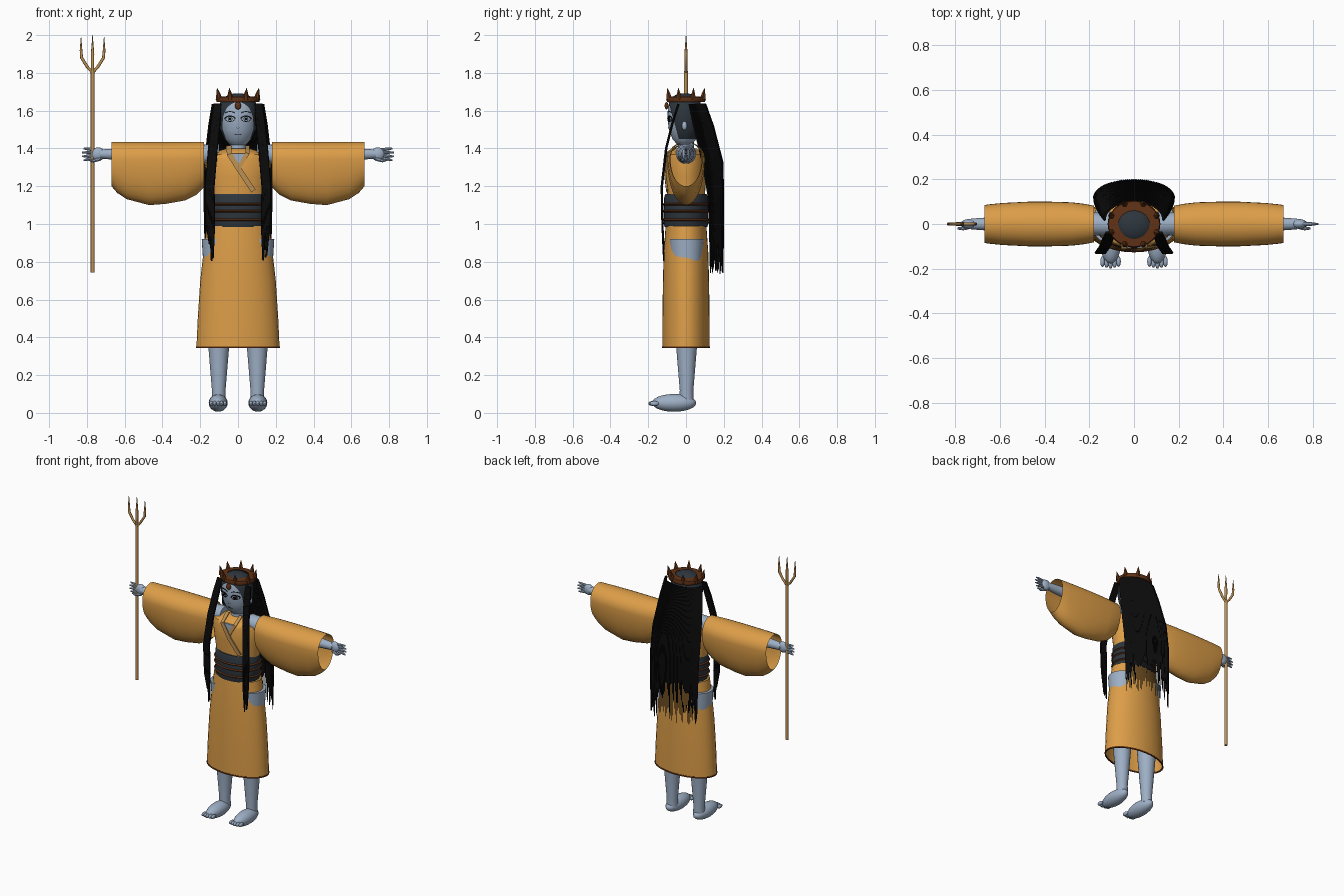
import bpy, bmesh, math, random
from mathutils import Vector, Matrix

random.seed(4)
if "Cube" in bpy.data.objects:
    bpy.data.objects.remove(bpy.data.objects["Cube"])
TAU = math.tau


def material(name, color):
    m = bpy.data.materials.new(name)
    m.use_nodes = True
    m.diffuse_color = (*color, 1)
    m.node_tree.nodes["Principled BSDF"].inputs["Base Color"].default_value = (*color, 1)
    return m


ORANGE = material("orange cloth", (0.72, 0.34, 0.065))
SKIN = material("blue grey skin", (0.34, 0.43, 0.56))
SLATE = material("dark slate", (0.026, 0.036, 0.046))
BROWN = material("dark brown", (0.12, 0.032, 0.008))
GOLD = material("dull gold", (0.52, 0.29, 0.09))
BLACK = material("black", (0.003, 0.003, 0.003))


def finish(bm, name, mat):
    bmesh.ops.recalc_face_normals(bm, faces=bm.faces)
    me = bpy.data.meshes.new(name)
    bm.to_mesh(me)
    bm.free()
    me.materials.append(mat)
    me.shade_smooth()
    me.set_sharp_from_angle(angle=math.radians(40))
    ob = bpy.data.objects.new(name, me)
    bpy.context.collection.objects.link(ob)
    return ob


def bridge(bm, rings, caps=True, loop=False):
    """Skin a list of point rings into a tube."""
    vs = [[bm.verts.new(p) for p in r] for r in rings]
    n = len(vs[0])
    for a, b in list(zip(vs, vs[1:])) + ([(vs[-1], vs[0])] if loop else []):
        for i in range(n):
            j = (i + 1) % n
            bm.faces.new((a[i], a[j], b[j], b[i]))
    if caps and not loop:
        bm.faces.new(vs[0])
        bm.faces.new(vs[-1])


def oval(z, rx, ry, cx=0, cy=0, n=32):
    return [(cx + rx * math.cos(TAU * i / n), cy + ry * math.sin(TAU * i / n), z) for i in range(n)]


def loft(name, rows, mat, caps=True, loop=False, cx=0, cy=0):
    bm = bmesh.new()
    bridge(bm, [oval(z, rx, ry, cx, cy) for z, rx, ry in rows], caps, loop)
    return finish(bm, name, mat)


def tube(bm, pts, radii, n=10):
    """Round tube along a path."""
    pts = [Vector(p) for p in pts]
    rings = []
    for i, p in enumerate(pts):
        d = pts[min(i + 1, len(pts) - 1)] - pts[max(i - 1, 0)]
        q = Vector((0, 0, 1)).rotation_difference(d.normalized())
        rings.append([p + q @ Vector(v) for v in oval(0, radii[i], radii[i], n=n)])
    bridge(bm, rings)


def ball(bm, c, r):
    bmesh.ops.create_uvsphere(bm, u_segments=20, v_segments=12, radius=1,
                              matrix=Matrix.Translation(c) @ Matrix.Diagonal((*r, 1)))


def ribbon(bm, pts, w, thick=0.003, loop=False):
    """Flat strip facing the front."""
    pts = [Vector(p) for p in pts]
    n, rings = len(pts), []
    for i, p in enumerate(pts):
        a, b = (pts[i - 1], pts[(i + 1) % n]) if loop else (pts[max(i - 1, 0)], pts[min(i + 1, n - 1)])
        d = b - a
        side = Vector((-d.z, 0, d.x)).normalized() * w
        t = Vector((0, thick, 0))
        rings.append([p + side - t, p - side - t, p - side + t, p + side + t])
    bridge(bm, rings, loop=loop)


# Legs, feet and toes
for s, side in ((1, "left"), (-1, "right")):
    loft(side + "_leg", [(0.06, 0.037, 0.037), (0.12, 0.036, 0.036), (0.35, 0.055, 0.055),
                         (0.92, 0.09, 0.09)], SKIN, cx=s * 0.102, cy=0.003)
    bm = bmesh.new()
    ball(bm, (s * 0.105, -0.063, 0.053), (0.05, 0.117, 0.047))
    for k in range(5):
        ball(bm, (s * (0.069 + 0.018 * k), -0.176 + 0.004 * abs(k - 2), 0.05), (0.01, 0.024, 0.013))
    finish(bm, side + "_foot", SKIN)

# Robe: skirt, hem, torso
loft("skirt", [(0.345, 0.22, 0.125), (0.5, 0.213, 0.125), (0.7, 0.2, 0.122), (0.85, 0.183, 0.118),
               (0.99, 0.165, 0.108)], ORANGE, caps=False)
loft("hem", [(0.343, 0.222, 0.127), (0.352, 0.222, 0.127), (0.352, 0.214, 0.12),
             (0.343, 0.214, 0.12)], BROWN, loop=True)
loft("torso", [(1.0, 0.14, 0.095), (1.15, 0.15, 0.1), (1.25, 0.165, 0.107), (1.345, 0.18, 0.106),
               (1.368, 0.175, 0.098), (1.4, 0.06, 0.055)], ORANGE)

# Sash with cords
loft("sash", [(0.985, 0.145, 0.113), (1.0, 0.153, 0.118), (1.07, 0.151, 0.117), (1.145, 0.153, 0.115),
              (1.16, 0.145, 0.108)], SLATE)
for k, z in enumerate((1.022, 1.068, 1.105)):
    loft("sash_cord_%d" % (k + 1), [(z - 0.006, 0.153, 0.118), (z, 0.16, 0.125), (z + 0.006, 0.153, 0.118)],
         BROWN, caps=False)

# Neck, chest opening and crossed collar
loft("neck", [(1.33, 0.046, 0.046), (1.46, 0.04, 0.04)], SKIN)
bm = bmesh.new()
tri = [(-0.045, 1.372), (0.055, 1.372), (0.005, 1.27)]
bridge(bm, [[(x, y, z) for x, z in tri] for y in (-0.108, -0.1)])
finish(bm, "chest_opening", SKIN)
bm = bmesh.new()
ribbon(bm, [(0.05, -0.04, 1.415), (0.05, -0.105, 1.375), (0.0, -0.11, 1.29)], 0.011)
ribbon(bm, [(-0.05, -0.04, 1.415), (-0.045, -0.107, 1.37), (0.015, -0.113, 1.275), (0.082, -0.1, 1.175)],
       0.014, 0.004)
finish(bm, "collar", GOLD)

# Sleeves, arms, hands
sleeve_rows = [(0.18, 1.195, 0.082), (0.22, 1.155, 0.09), (0.28, 1.125, 0.097), (0.38, 1.107, 0.1),
               (0.47, 1.1, 0.1), (0.59, 1.132, 0.094), (0.64, 1.165, 0.089), (0.67, 1.2, 0.085)]
for s, side in ((1, "left"), (-1, "right")):
    bm = bmesh.new()
    rings = []
    for x, low, ry in sleeve_rows:
        ring = []
        for i in range(32):
            c, v = math.cos(TAU * i / 32), math.sin(TAU * i / 32)
            ring.append((s * x, ry * c, 1.345 + v * (0.09 if v > 0 else 1.345 - low)))
        rings.append(ring)
    bridge(bm, rings, caps=False)
    finish(bm, side + "_sleeve", ORANGE)
    bm = bmesh.new()
    tube(bm, [(s * x, 0, 1.37) for x in (0.1, 0.2, 0.45, 0.66, 0.73)], [0.055, 0.05, 0.042, 0.029, 0.024], 16)
    ball(bm, (s * 0.74, 0, 1.37), (0.036, 0.022, 0.036))
    for k in range(4):
        z = (k - 1.5) * 0.015
        tube(bm, [(s * 0.755, 0, 1.37 + z), (s * 0.795, 0, 1.37 + 1.2 * z),
                  (s * (0.83 - 0.008 * abs(k - 1.5)), 0, 1.368 + 1.4 * z)], [0.009, 0.008, 0.004], 8)
    tube(bm, [(s * 0.73, -0.01, 1.345), (s * 0.765, -0.02, 1.335), (s * 0.79, -0.02, 1.34)],
         [0.011, 0.009, 0.005], 8)
    finish(bm, side + "_arm", SKIN)

# Trident
bm = bmesh.new()
X = -0.77
tube(bm, [(X, 0, 0.742), (X, 0, 1.81)], [0.01, 0.01])
tube(bm, [(X, 0, 1.8), (X, 0, 1.9), (X, 0, 2.0)], [0.008, 0.009, 0.001])
for s in (1, -1):
    tube(bm, [(X, 0, 1.8), (X + s * 0.03, 0, 1.835), (X + s * 0.058, 0, 1.88), (X + s * 0.061, 0, 1.92),
              (X + s * 0.061, 0, 1.99)], [0.007, 0.008, 0.008, 0.007, 0.001])
finish(bm, "trident", GOLD)

# Head and hair cap
HEAD = [(1.408, 0.02), (1.42, 0.042), (1.45, 0.071), (1.5, 0.092), (1.56, 0.1), (1.61, 0.098),
        (1.64, 0.089), (1.665, 0.072), (1.682, 0.045), (1.688, 0.015)]
HEAD_Y = -0.008
loft("head", [(z, r, r * 0.9) for z, r in HEAD], SKIN, cy=HEAD_Y)
bm = bmesh.new()
bridge(bm, [oval(z + 0.004, r * 1.05, r * 0.95, cy=HEAD_Y) for z, r in HEAD])
bmesh.ops.bisect_plane(bm, geom=bm.verts[:] + bm.edges[:] + bm.faces[:], plane_co=(0, -0.03, 1.42),
                       plane_no=(0, -0.2, -0.055), clear_outer=True)
finish(bm, "hair_cap", SLATE)
bm = bmesh.new()
for s in (1, -1):
    ball(bm, (s * 0.098, -0.008, 1.52), (0.014, 0.014, 0.024))
finish(bm, "ears", SKIN)


def on_face(x, z):
    for (z0, r0), (z1, r1) in zip(HEAD, HEAD[1:]):
        if z0 <= z <= z1:
            r = r0 + (r1 - r0) * (z - z0) / (z1 - z0)
            return (x, HEAD_Y - 0.9 * math.sqrt(max(r * r - x * x, 0)) - 0.001, z)


def arc(cx, cz, rx, rz, start=0, end=1, n=16):
    return [on_face(cx + rx * math.cos(TAU * (start + (end - start) * i / n)),
                    cz + rz * math.sin(TAU * (start + (end - start) * i / n))) for i in range(n + 1)]


# Painted face lines
bm = bmesh.new()
for s in (1, -1):
    cx = s * 0.042
    ribbon(bm, arc(cx, 1.556, 0.025, 0.014)[:-1], 0.0013, 0.0015, True)
    ribbon(bm, arc(cx, 1.556, 0.027, 0.016, 0, 0.5), 0.0025, 0.0015)
    ribbon(bm, arc(cx, 1.556, 0.011, 0.012)[:-1], 0.0013, 0.0015, True)
    ribbon(bm, arc(cx, 1.556, 0.004, 0.004)[:-1], 0.003, 0.0015, True)
    ribbon(bm, arc(cx, 1.582, 0.028, 0.013, 0.05, 0.45), 0.0022, 0.0015)
    ribbon(bm, [on_face(s * 0.004, 1.506), on_face(s * 0.008, 1.51)], 0.001, 0.0015)
ribbon(bm, arc(0, 1.476, 0.017, 0.004, 0.5, 1), 0.0014, 0.0015)
finish(bm, "face_lines", BLACK)

# Crown with spikes and front gem
loft("crown_band", [(1.645, 0.112, 0.1), (1.66, 0.118, 0.105), (1.673, 0.114, 0.101), (1.676, 0.07, 0.06),
                    (1.645, 0.09, 0.08)], BROWN, loop=True)
bm = bmesh.new()
for k in range(8):
    a = TAU * (k + 0.5) / 8
    x, y = math.cos(a), math.sin(a)
    tube(bm, [(0.108 * x, 0.096 * y, 1.66), (0.112 * x, 0.1 * y, 1.685), (0.12 * x, 0.106 * y, 1.72)],
         [0.016, 0.012, 0.001], 6)
ball(bm, (0, -0.103, 1.626), (0.017, 0.01, 0.02))
finish(bm, "crown_spikes_and_gem", BROWN)

# Long back hair in fine strands
bm = bmesh.new()
COUNT = 66
for k in range(COUNT):
    a = math.pi * (k / (COUNT - 1) - 0.5)
    sx, cy = math.sin(a), math.cos(a)
    end = random.uniform(0.73, 0.84)
    path = [(0.172, 0.128, 0.07, end), (0.176, 0.125, 0.072, 0.98), (0.177, 0.12, 0.076, 1.15),
            (0.172, 0.09, 0.1, 1.33), (0.15, 0.045, 0.095, 1.52), (0.132, 0.02, 0.08, 1.635)]
    tube(bm, [(rx * sx, y + ry * cy, z) for rx, y, ry, z in path],
         [0.0015, 0.0035, 0.0062, 0.0075, 0.008, 0.007], 4)
finish(bm, "back_hair", BLACK)

# Front locks hanging over the chest
for s, side in ((1, "left"), (-1, "right")):
    bm = bmesh.new()
    for k in range(6):
        o = (k - 2.5) * 0.0075
        tube(bm, [(s * (0.142 + 0.5 * o), -0.118, random.uniform(0.8, 0.9)), (s * (0.146 + o), -0.125, 1.0),
                  (s * (0.15 + o), -0.128, 1.2), (s * (0.133 + o), -0.105, 1.4),
                  (s * (0.118 + o), -0.07, 1.54), (s * (0.108 + 0.8 * o), -0.04, 1.635)],
             [0.004, 0.0065, 0.0075, 0.0075, 0.0075, 0.007], 6)
    finish(bm, side + "_front_lock", BLACK)
